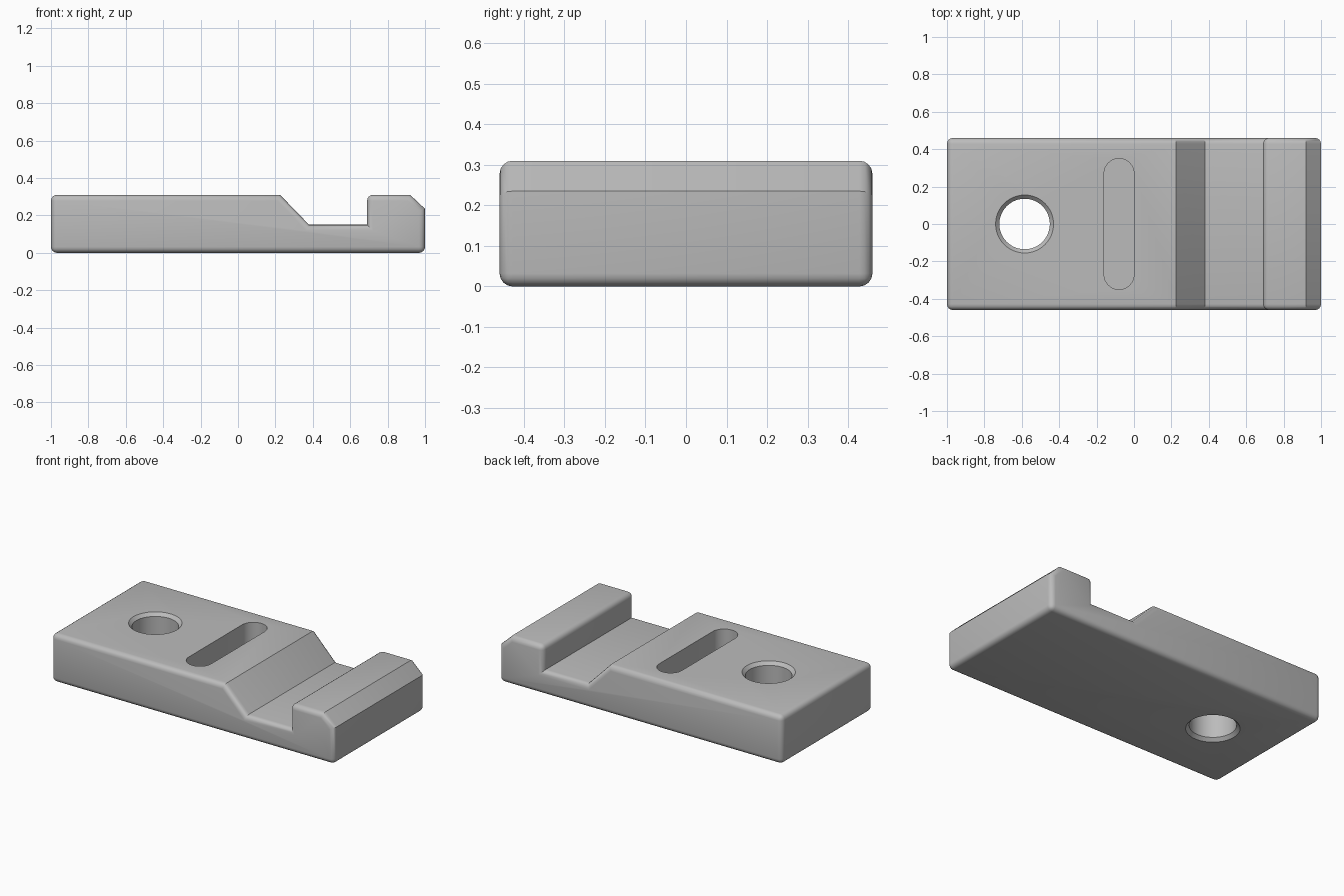
import bpy, bmesh, math

default = bpy.data.objects.get("Cube")
if default:
    bpy.data.objects.remove(default, do_unlink=True)

HALF_DEPTH, TOP, ROUND = 0.46, 0.31, 0.032

# Plain grey finish
grey = bpy.data.materials.new("plain grey")
grey.use_nodes = True
colour = (0.5, 0.5, 0.5, 1)
grey.diffuse_color = colour
grey.node_tree.nodes["Principled BSDF"].inputs["Base Color"].default_value = colour


def make_object(name, bm):
    bmesh.ops.recalc_face_normals(bm, faces=bm.faces[:])
    mesh = bpy.data.meshes.new(name)
    bm.to_mesh(mesh)
    bm.free()
    mesh.materials.append(grey)
    obj = bpy.data.objects.new(name, mesh)
    bpy.context.scene.collection.objects.link(obj)
    return obj


def extrude(points, offset):
    """Closed outline swept along an offset."""
    bm = bmesh.new()
    face = bm.faces.new([bm.verts.new(p) for p in points])
    result = bmesh.ops.extrude_face_region(bm, geom=[face], use_keep_orig=True)
    verts = [v for v in result["geom"] if isinstance(v, bmesh.types.BMVert)]
    bmesh.ops.translate(bm, verts=verts, vec=offset)
    bmesh.ops.recalc_face_normals(bm, faces=bm.faces[:])
    return bm


# Notched plate, with its outward edges rounded
profile = [(-1, 0), (1, 0), (1, 0.235), (0.92, TOP), (0.69, TOP),
           (0.69, 0.15), (0.38, 0.15), (0.225, TOP), (-1, TOP)]
bm = extrude([(x, -HALF_DEPTH, z) for x, z in profile], (0, 2 * HALF_DEPTH, 0))
outer = [e for e in bm.edges if e.calc_face_angle_signed() > math.radians(60)]
bmesh.ops.bevel(bm, geom=outer, offset=ROUND, segments=4, profile=0.5,
                affect='EDGES', clamp_overlap=True)
plate = make_object("notched_plate", bm)

# Through hole with a chamfered rim at both ends
hole_profile = [(0.18, -0.025), (0.135, 0.02), (0.135, TOP - 0.02), (0.18, TOP + 0.025)]
sides = 48
bm = bmesh.new()
rings = []
for r, z in hole_profile:
    rings.append([bm.verts.new((-0.585 + r * math.cos(math.tau * i / sides),
                                r * math.sin(math.tau * i / sides), z))
                  for i in range(sides)])
for low, high in zip(rings, rings[1:]):
    for i in range(sides):
        j = (i + 1) % sides
        bm.faces.new((low[i], low[j], high[j], high[i]))
bm.faces.new(rings[0][::-1])
bm.faces.new(rings[-1])
hole = make_object("hole_cutter", bm)

# Blind slot with round ends
steps, radius, reach = 16, 0.08, 0.27
outline = []
for side in (1, -1):
    for i in range(steps + 1):
        a = math.pi * i / steps
        outline.append((-0.08 + side * radius * math.cos(a),
                        side * (reach + radius * math.sin(a)), 0.15))
slot = make_object("slot_cutter", extrude(outline, (0, 0, 0.3)))

# Cut the openings and bake the result
for cutter in (hole, slot):
    cutter.hide_render = True
    mod = plate.modifiers.new(cutter.name, 'BOOLEAN')
    mod.operation = 'DIFFERENCE'
    mod.solver = 'EXACT'
    mod.object = cutter
bpy.context.view_layer.update()
evaluated = plate.evaluated_get(bpy.context.evaluated_depsgraph_get())
baked = bpy.data.meshes.new_from_object(evaluated)
plate.modifiers.clear()
plate.data = baked
for cutter in (hole, slot):
    bpy.data.objects.remove(cutter, do_unlink=True)

# Smooth rounds, crisp corners
bpy.ops.object.select_all(action='DESELECT')
plate.select_set(True)
bpy.context.view_layer.objects.active = plate
bpy.ops.object.shade_smooth_by_angle(angle=math.radians(30))
